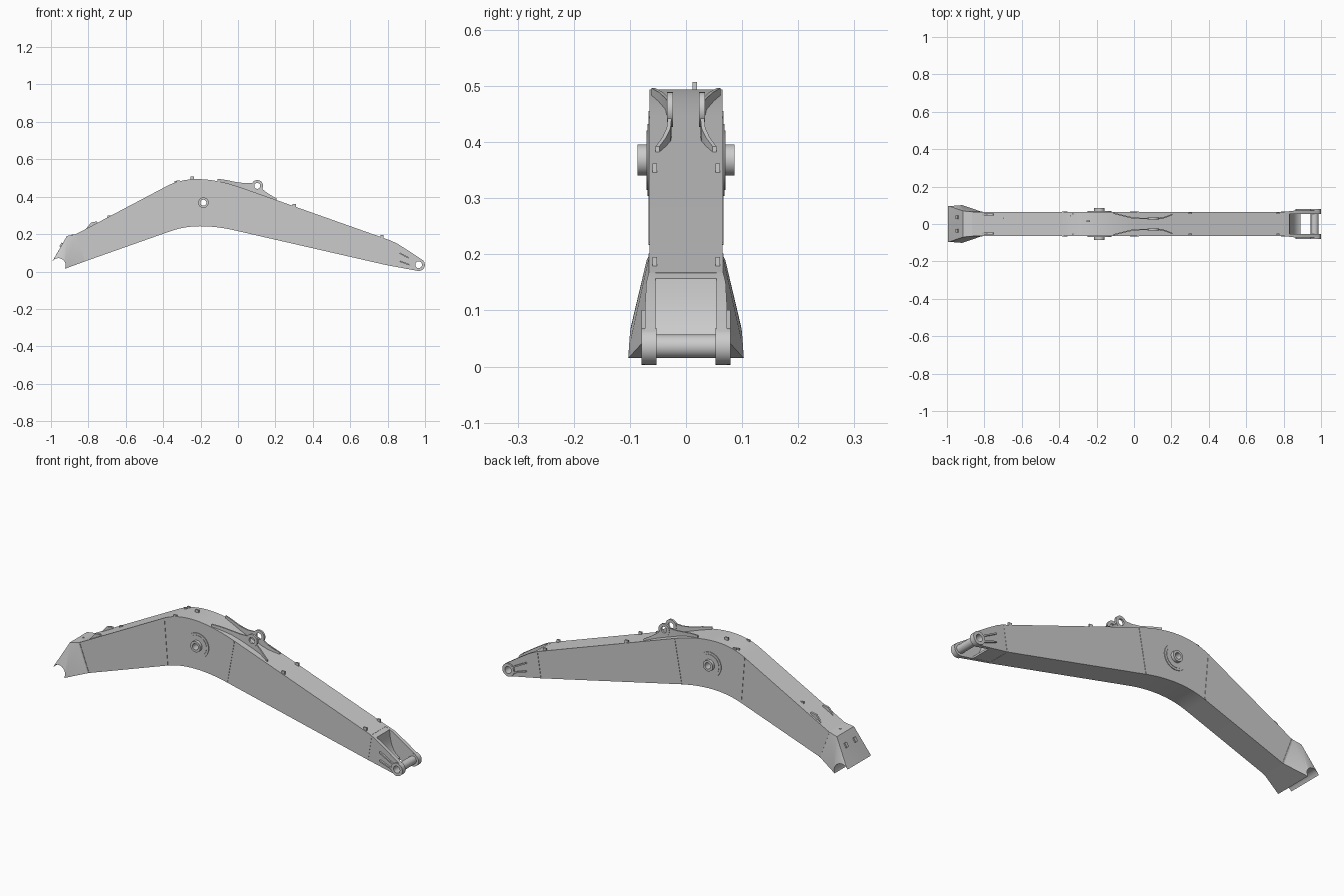
import bpy, bmesh, math
from mathutils import Vector

if "Cube" in bpy.data.objects:
    bpy.data.objects.remove(bpy.data.objects["Cube"])


def finish(name, bm, smooth=True):
    bmesh.ops.recalc_face_normals(bm, faces=bm.faces)
    me = bpy.data.meshes.new(name)
    bm.to_mesh(me)
    bm.free()
    ob = bpy.data.objects.new(name, me)
    bpy.context.collection.objects.link(ob)
    if smooth:
        bpy.ops.object.select_all(action='DESELECT')
        ob.select_set(True)
        bpy.context.view_layer.objects.active = ob
        bpy.ops.object.shade_smooth_by_angle(angle=math.radians(30))
    return ob


def prism(name, pts, ya, yb, tri=False):
    """Side-view (x, z) outline spanned from ya to yb (numbers or per-point lists)."""
    n = len(pts)
    ya = ya if isinstance(ya, list) else [ya] * n
    yb = yb if isinstance(yb, list) else [yb] * n
    bm = bmesh.new()
    a = [bm.verts.new((x, y, z)) for (x, z), y in zip(pts, ya)]
    b = [bm.verts.new((x, y, z)) for (x, z), y in zip(pts, yb)]
    bm.faces.new(a)
    bm.faces.new(b[::-1])
    for i in range(n):
        j = (i + 1) % n
        bm.faces.new((a[i], b[i], b[j], a[j]))
    if tri:
        bmesh.ops.triangulate(bm, faces=bm.faces)
    return finish(name, bm)


def tube(name, x, z, ro, ri, y0, y1, n=32):
    """Hollow cylinder along y."""
    bm = bmesh.new()
    rings = [[bm.verts.new((x + r * math.cos(2 * math.pi * i / n), y,
                            z + r * math.sin(2 * math.pi * i / n))) for i in range(n)]
             for r, y in ((ro, y0), (ro, y1), (ri, y1), (ri, y0))]
    for k in range(4):
        p, q = rings[k], rings[(k + 1) % 4]
        for i in range(n):
            j = (i + 1) % n
            bm.faces.new((p[i], p[j], q[j], q[i]))
    return finish(name, bm)


def bore(ob, x, z, r):
    """Cut a hole along y through an object."""
    bpy.ops.mesh.primitive_cylinder_add(vertices=32, radius=r, depth=1, location=(x, 0, z),
                                        rotation=(math.pi / 2, 0, 0))
    cutter = bpy.context.object
    cutter.hide_render = True
    m = ob.modifiers.new("bore", 'BOOLEAN')
    m.operation, m.solver, m.object = 'DIFFERENCE', 'EXACT', cutter
    bpy.context.view_layer.objects.active = ob
    bpy.ops.object.modifier_apply(modifier=m.name)
    bpy.data.objects.remove(cutter)


def bar(name, p, q, w, ya, yb):
    """Straight bar of width w between two (x, z) points."""
    p, q = Vector(p), Vector(q)
    d = (q - p).normalized() * w / 2
    s = Vector((-d.y, d.x))
    return prism(name, [tuple(v) for v in (p + s, q + s, q - s, p - s)], ya, yb)


def bez(a, c, b, n=14):
    return [tuple((1 - t) ** 2 * a[k] + 2 * t * (1 - t) * c[k] + t * t * b[k] for k in (0, 1))
            for t in (i / n for i in range(n + 1))]


def arc(cx, cz, r, a0, a1, n=12):
    return [(cx + r * math.cos(math.radians(a0 + (a1 - a0) * i / n)),
             cz + r * math.sin(math.radians(a0 + (a1 - a0) * i / n))) for i in range(n + 1)]


W = 0.065
PIVOT = (-0.185, 0.368)
TIP = (0.966, 0.036)
LUG = (0.103, 0.458)
top = bez((-0.38, 0.457), (-0.23, 0.536), (0.025, 0.446))
bottom = bez((-0.018, 0.22), (-0.2186, 0.266), (-0.36, 0.216))

# Main bent box beam
beam = prism("boom_beam", [(-0.866, 0.20)] + top + [(0.81, 0.168), (0.79, 0.035)] + bottom
             + [(-0.813, 0.056)], -W, W)
bore(beam, *PIVOT, 0.02)

# Weld seams between plate sections
for s in (-1, 1):
    for p, q in (((-0.866, 0.20), (-0.813, 0.056)), ((-0.38, 0.455), (-0.36, 0.217)),
                 ((0.022, 0.445), (-0.018, 0.222)), ((0.81, 0.166), (0.79, 0.036))):
        bar("weld_seam", p, q, 0.008, s * (W - 0.004), s * (W + 0.002))

# Central cylinder pivot: through tube and side flanges
tube("pivot_tube", *PIVOT, 0.028, 0.016, -0.086, 0.086)
for s in (-1, 1):
    tube("pivot_flange", *PIVOT, 0.064, 0.027, s * 0.060, s * 0.0685)
    tube("pivot_collar", *PIVOT, 0.053, 0.027, s * 0.060, s * 0.0705)

# Flared foot with a round saddle at the end
saddle = arc(-0.96, 0.0325, 0.039, 153, -27)
outline = [(-0.813, 0.056), (-0.866, 0.20), (-0.915, 0.19)] + saddle
ys = [W, W, 0.07] + [0.095 + 0.008 * i / 12 for i in range(13)]
prism("boom_foot", outline, [-y for y in ys], ys, tri=True)

# Fork at the far end
fork = [(0.79, 0.035), (0.81, 0.168), (0.85, 0.150), (0.917, 0.108)] \
    + arc(*TIP, 0.033, 62, -100)
grow = [min(max((x - 0.80) / 0.07, 0), 1) for x, z in fork]
for s in (-1, 1):
    plate = prism("fork_plate", fork, [s * (W + 0.008 * g) for g in grow], s * 0.054)
    bore(plate, *TIP, 0.02)
    tube("fork_boss", *TIP, 0.033, 0.018, s * 0.053, s * 0.079)
    bar("fork_rib", (0.865, 0.098), (0.945, 0.055), 0.007, s * 0.07, s * 0.079)
    bar("fork_rib", (0.865, 0.055), (0.945, 0.026), 0.007, s * 0.07, s * 0.079)
tube("fork_cross_tube", *TIP, 0.021, 0.018, -0.054, 0.054)

# Curved wall closing the beam between the fork plates
prism("fork_pocket_wall", [(0.79, 0.036), (0.81, 0.167)]
      + bez((0.832, 0.157), (0.838, 0.05), (0.89, 0.028)) + [(0.89, 0.018)], -0.056, 0.056)

# Curved lug plates on top: stations of x, y, bottom z, top z
stations = [(-0.11, 0.058, 0.475, 0.496), (-0.06, 0.045, 0.460, 0.489), (-0.01, 0.033, 0.44, 0.478),
            (0.04, 0.029, 0.43, 0.472), (0.08, 0.029, 0.415, 0.474), (0.125, 0.029, 0.40, 0.445),
            (0.15, 0.031, 0.39, 0.425), (0.175, 0.039, 0.38, 0.408), (0.205, 0.051, 0.37, 0.392)]
for s in (-1, 1):
    side = [(x, zt) for x, y, zb, zt in stations] + [(x, zb) for x, y, zb, zt in stations][::-1]
    mid = [s * y for x, y, zb, zt in stations]
    mid += mid[::-1]
    lug = prism("lug_plate", side, [y - 0.0035 for y in mid], [y + 0.0035 for y in mid], tri=True)
    bore(lug, *LUG, 0.017)
    tube("lug_eye", *LUG, 0.031, 0.016, s * 0.0235, s * 0.034)


# Small hose clips standing on the top plate
def top_z(x):
    line = [(-0.866, 0.20)] + top + [(0.81, 0.168)]
    for (x0, z0), (x1, z1) in zip(line, line[1:]):
        if x0 <= x <= x1:
            return z0 + (z1 - z0) * (x - x0) / (x1 - x0)
    return 0.19


for x, y, h in ((0.30, -0.056, 0.013), (0.30, 0.057, 0.013), (0.77, -0.056, 0.013),
                (0.77, 0.057, 0.013), (-0.245, 0.016, 0.014), (-0.32, -0.056, 0.007),
                (-0.32, 0.056, 0.007), (-0.33, 0.045, 0.006), (-0.69, 0.03, 0.006),
                (-0.88, 0.0, 0.008)):
    z = top_z(x)
    prism("hose_clip", [(x - 0.009, z - 0.01), (x - 0.009, z + h), (x + 0.009, z + h),
                        (x + 0.009, z - 0.01)], y - 0.004, y + 0.004)

# Raised pads near the foot and on its sloped end
for s in (-1, 1):
    prism("top_pad", [(-0.82, 0.22), (-0.785, 0.262), (-0.755, 0.268), (-0.75, 0.258)],
          s * 0.045, s * 0.055)
    bar("end_pad", (-0.938, 0.152), (-0.95, 0.131), 0.012, s * 0.028, s * 0.045)
